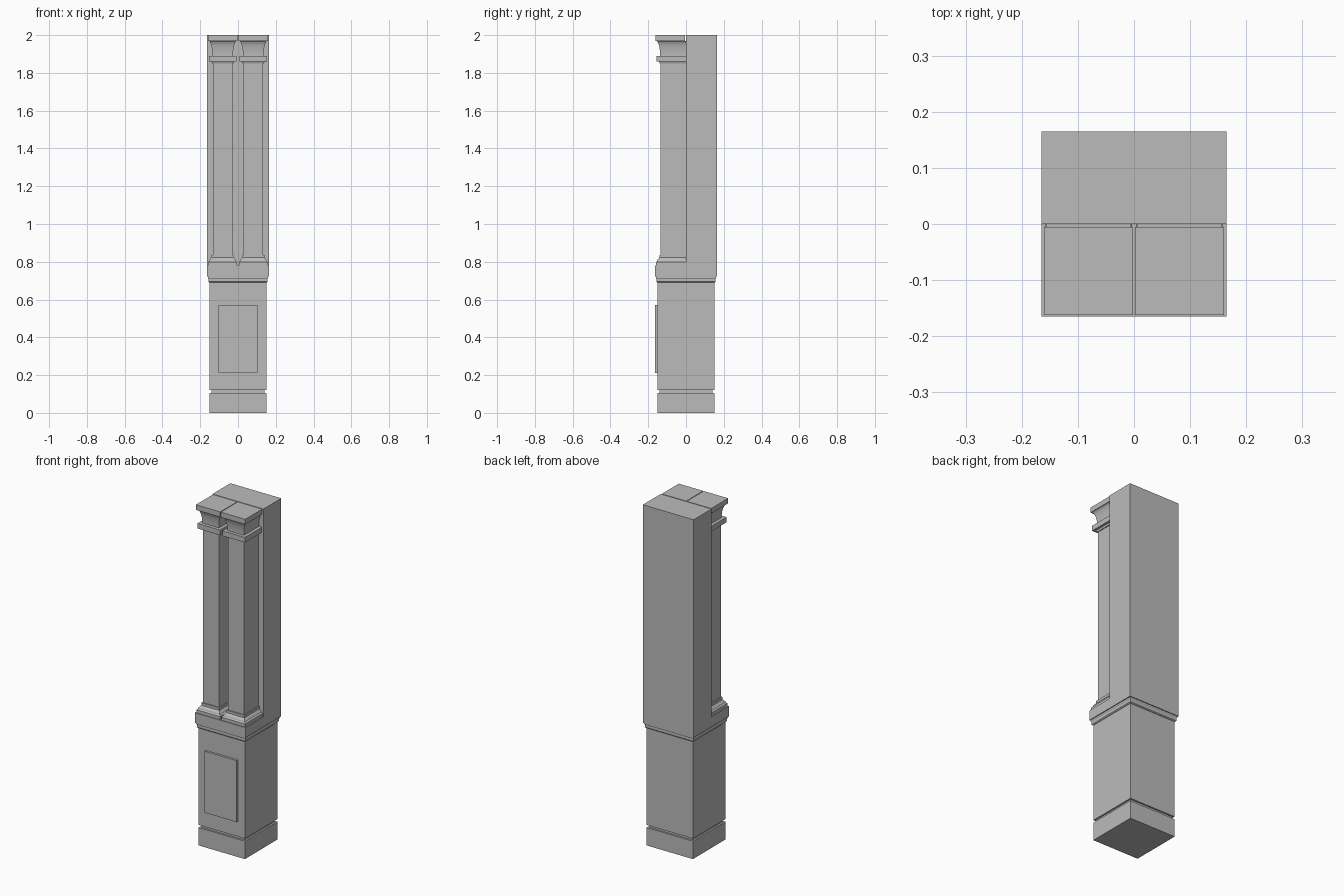
import bpy
import bmesh
import math

default = bpy.data.objects.get("Cube")
if default:
    bpy.data.objects.remove(default, do_unlink=True)

stone = bpy.data.materials.new("grey_stone")
stone.use_nodes = True
GREY = (0.5, 0.5, 0.5, 1.0)
stone.diffuse_color = GREY
stone.node_tree.nodes["Principled BSDF"].inputs["Base Color"].default_value = GREY


def loft(name, rings):
    """Stack rectangular rings (z, x0, x1, y0, y1) into a closed solid."""
    bm = bmesh.new()
    loops = []
    for z, x0, x1, y0, y1 in rings:
        corners = ((x0, y0), (x1, y0), (x1, y1), (x0, y1))
        loops.append([bm.verts.new((x, y, z)) for x, y in corners])
    for low, high in zip(loops, loops[1:]):
        for i in range(4):
            j = (i + 1) % 4
            bm.faces.new((low[i], low[j], high[j], high[i]))
    bm.faces.new(loops[0][::-1])
    bm.faces.new(loops[-1])
    mesh = bpy.data.meshes.new(name)
    bm.to_mesh(mesh)
    bm.free()
    mesh.materials.append(stone)
    obj = bpy.data.objects.new(name, mesh)
    bpy.context.collection.objects.link(obj)
    return obj


def box(name, x0, x1, y0, y1, z0, z1):
    return loft(name, [(z, x0, x1, y0, y1) for z in (z0, z1)])


def square_profile(name, profile):
    """Moulding running around all four sides of the pier."""
    return loft(name, [(z, -h, h, -h, h) for z, h in profile])


def engaged_profile(name, cx, profile, back=0.0):
    """Moulding on three sides, its back against the upper pier."""
    return loft(name, [(z, cx - h, cx + h, -0.083 - h, back) for z, h in profile])


# Pedestal: foot, recessed joint, body and stepped cap
square_profile("pedestal", [
    (0, 0.15), (0.105, 0.15), (0.105, 0.14), (0.12, 0.14),
    (0.12, 0.15), (0.69, 0.15)])
square_profile("pedestal_cap", [
    (0.69, 0.152), (0.695, 0.157), (0.71, 0.157), (0.715, 0.16),
    (0.722, 0.16), (0.722, 0.165), (0.78, 0.165)])

# Raised front panel
box("front_panel", -0.104, 0.104, -0.163, -0.149, 0.21, 0.57)

# Upper pier
box("upper_pier", -0.165, 0.165, 0, 0.165, 0.78, 2.0)

# Pair of engaged columns
CAVETTO_STEPS = 8
cavetto = []
for i in range(CAVETTO_STEPS + 1):
    a = i / CAVETTO_STEPS * math.pi / 2
    cavetto.append((1.89 + 0.08 * math.sin(a), 0.076 - 0.022 * math.cos(a)))

for side, cx in (("right", -0.081), ("left", 0.081)):
    engaged_profile(side + "_column_base", cx, [
        (0.78, 0.077), (0.798, 0.077), (0.803, 0.071), (0.81, 0.069),
        (0.82, 0.06), (0.822, 0.058), (0.837, 0.058), (0.837, 0.051)])
    engaged_profile(side + "_column_shaft", cx, [(0.83, 0.051), (1.86, 0.051)])
    engaged_profile(side + "_column_necking", cx, [
        (1.85, 0.056), (1.86, 0.06), (1.86, 0.073), (1.89, 0.073)])
    engaged_profile(side + "_capital", cx, cavetto)
    engaged_profile(side + "_abacus", cx, [(1.97, 0.079), (2.0, 0.079)], -0.005)
